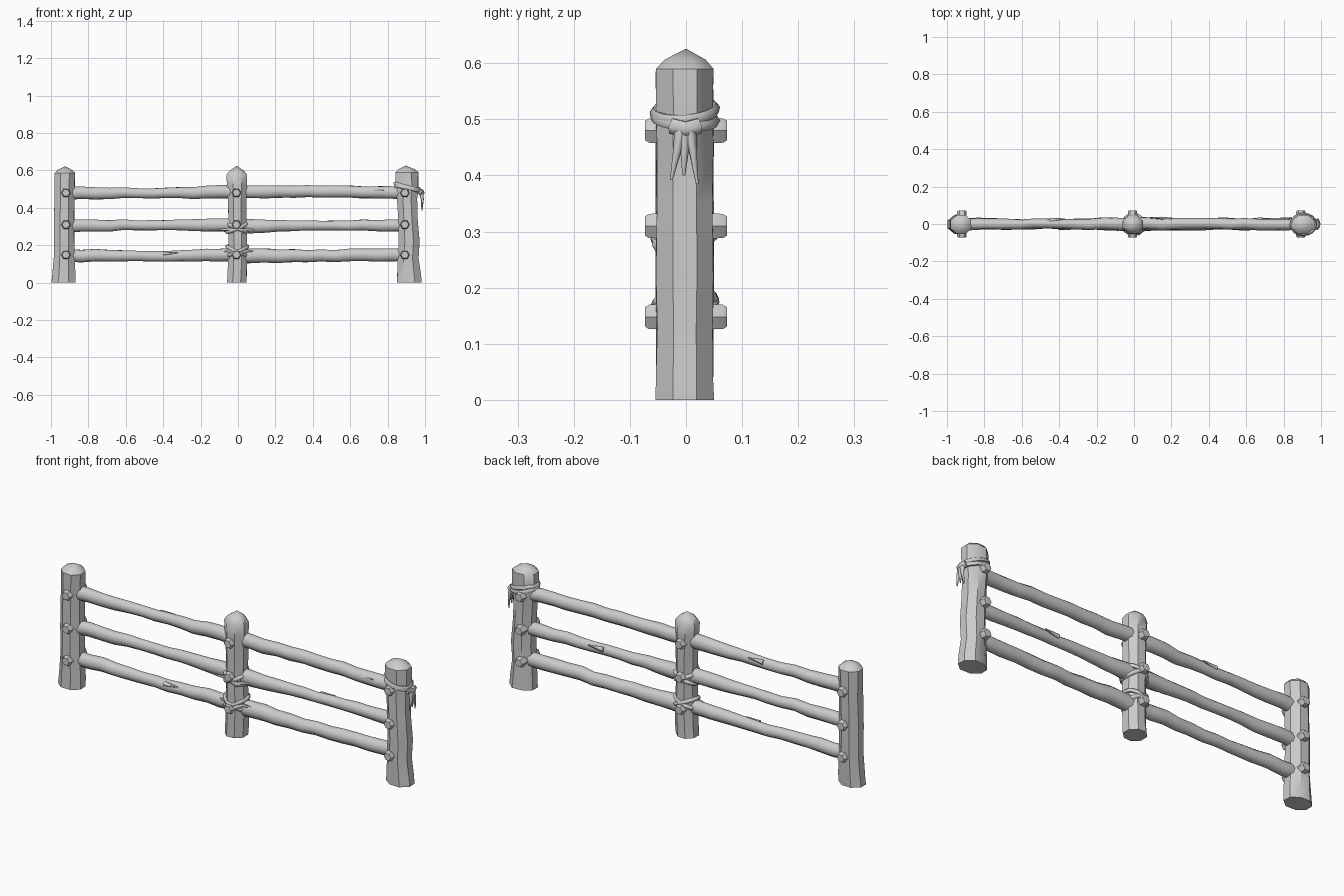
import bpy, bmesh, math, random
from mathutils import Vector

random.seed(4)
cube = bpy.data.objects.get("Cube")
if cube:
    bpy.data.objects.remove(cube, do_unlink=True)

wood = bpy.data.materials.new("pale_grey")
wood.use_nodes = True
GREY = (0.6, 0.6, 0.6, 1)
wood.diffuse_color = GREY
wood.node_tree.nodes["Principled BSDF"].inputs["Base Color"].default_value = GREY


def add_object(name, mesh, sharp=40):
    obj = bpy.data.objects.new(name, mesh)
    bpy.context.collection.objects.link(obj)
    mesh.materials.clear()
    mesh.materials.append(wood)
    mesh.shade_smooth()
    mesh.set_sharp_from_angle(angle=math.radians(sharp))
    return obj


def loft(name, rings, tip=None, sharp=40):
    """Skin a list of point rings; close the end with a cap or a tip."""
    bm = bmesh.new()
    loops = [[bm.verts.new(p) for p in ring] for ring in rings]
    n = len(loops[0])
    for a, b in zip(loops, loops[1:]):
        for i in range(n):
            j = (i + 1) % n
            bm.faces.new((a[i], a[j], b[j], b[i]))
    bm.faces.new(loops[0][::-1])
    if tip:
        top = bm.verts.new(tip)
        for i in range(n):
            bm.faces.new((loops[-1][i], loops[-1][(i + 1) % n], top))
    else:
        bm.faces.new(loops[-1])
    bmesh.ops.recalc_face_normals(bm, faces=bm.faces)
    mesh = bpy.data.meshes.new(name)
    bm.to_mesh(mesh)
    bm.free()
    return add_object(name, mesh, sharp)


def post(name, profile, tip):
    """Rough eight-sided post from (z, left edge, right edge) rows."""
    rings = []
    for z, x0, x1 in profile:
        ring = []
        for k in range(8):
            a = math.tau * (k + 0.5) / 8
            r = 1.07 + random.uniform(-0.04, 0.04)
            ring.append(((x0 + x1) / 2 + (x1 - x0) / 2 * r * math.cos(a),
                         -0.002 + 0.051 * r * math.sin(a), z))
        rings.append(ring)
    # chamfered shoulder under the peak
    cx, cy, cz = tip
    rings.append([((x - cx) * 0.72 + cx, y * 0.72, z + (cz - z) * 0.45)
                  for x, y, z in rings[-1]])
    loft(name, rings, tip, 38)


def rail(name, x0, x1, spans):
    """Wavy round rail; spans gives (bottom, top) at start, middle and end."""
    rings, steps = [], 12
    for s in range(steps + 1):
        t = s / steps
        u = t * 2
        a, b = (spans[0], spans[1]) if u <= 1 else (spans[1], spans[2])
        u = u if u <= 1 else u - 1
        u = u * u * (3 - 2 * u)
        low, high = (a[i] + (b[i] - a[i]) * u for i in (0, 1))
        zc = (low + high) / 2 + random.uniform(-0.003, 0.003)
        r = (high - low) / 2
        yc = random.uniform(-0.004, 0.004)
        rings.append([(x0 + (x1 - x0) * t,
                       yc + 0.9 * r * w * math.cos(math.tau * k / 10),
                       zc + r * w * math.sin(math.tau * k / 10))
                      for k in range(10)
                      for w in [1 + random.uniform(-0.05, 0.05)]])
    loft(name, rings, sharp=60)


def rope(name, points, radius, closed=False, taper=False):
    curve = bpy.data.curves.new(name, "CURVE")
    curve.dimensions = "3D"
    curve.bevel_depth = radius
    curve.bevel_resolution = 1
    curve.use_fill_caps = True
    line = curve.splines.new("POLY")
    line.points.add(len(points) - 1)
    for i, p in enumerate(points):
        line.points[i].co = (*p, 1)
        line.points[i].radius = 1 - 0.8 * i / (len(points) - 1) if taper else 1
    line.use_cyclic_u = closed
    temp = bpy.data.objects.new(name + "_path", curve)
    bpy.context.collection.objects.link(temp)
    dg = bpy.context.evaluated_depsgraph_get()
    mesh = bpy.data.meshes.new_from_object(temp.evaluated_get(dg))
    bpy.data.objects.remove(temp, do_unlink=True)
    add_object(name, mesh, 60)


def binding(name, cx, z, rx, ry, slope_x, slope_y, radius):
    """Tilted loop of rope around a post."""
    rope(name, [(cx + rx * math.cos(a), ry * math.sin(a) - 0.002,
                 z + slope_x * math.cos(a) + slope_y * math.sin(a))
                for a in (math.tau * k / 16 for k in range(16))], radius, True)


# Posts
post("left_post", [(0, -1.0, -0.87), (0.04, -0.995, -0.87), (0.15, -0.985, -0.875),
                   (0.3, -0.985, -0.875), (0.45, -0.98, -0.875),
                   (0.53, -0.982, -0.872), (0.585, -0.982, -0.868)], (-0.925, 0, 0.622))
post("middle_post", [(0, -0.06, 0.045), (0.05, -0.055, 0.047), (0.15, -0.052, 0.05),
                     (0.3, -0.05, 0.045), (0.45, -0.055, 0.048),
                     (0.52, -0.06, 0.05), (0.575, -0.062, 0.05)], (-0.007, 0, 0.625))
post("right_post", [(0, 0.85, 0.982), (0.04, 0.85, 0.98), (0.13, 0.852, 0.968),
                    (0.22, 0.86, 0.97), (0.35, 0.857, 0.96), (0.45, 0.85, 0.957),
                    (0.52, 0.842, 0.965), (0.59, 0.842, 0.963)], (0.897, 0, 0.626))

# Rails, three to each span
RAILS = {
    "top": [[(.445, .515), (.45, .505), (.447, .522)], [(.45, .522), (.455, .52), (.447, .515)]],
    "middle": [[(.27, .34), (.28, .335), (.268, .343)], [(.265, .343), (.28, .333), (.27, .337)]],
    "lower": [[(.11, .18), (.112, .17), (.113, .185)], [(.1, .183), (.11, .177), (.115, .187)]],
}
for level, (left, right) in RAILS.items():
    rail(level + "_rail_right_side", -0.91, -0.02, left)
    rail(level + "_rail_left_side", 0.0, 0.89, right)

# Pegs through the posts, front and back
for cx, post_name in ((-0.92, "left"), (-0.008, "middle"), (0.892, "right")):
    for z in (0.48, 0.31, 0.148):
        for side in (-1, 1):
            rings = [[(cx + r * math.cos(math.tau * k / 6),
                       side * y, z + r * math.sin(math.tau * k / 6))
                      for k in range(6)]
                     for y, r in ((0.03, 0.026), (0.066, 0.025), (0.073, 0.02))]
            loft(post_name + "_post_peg", rings, sharp=35)

# Crossed rope bindings on the middle post
for z in (0.295, 0.17):
    for tilt in (-1, 1):
        binding("middle_binding", -0.004, z, 0.055, 0.052, 0.024 * tilt, 0.006, 0.01)
for x, z, dx in ((-0.05, 0.285, -0.1), (0.05, 0.285, 0.07),
                 (0.05, 0.17, 0.07), (-0.05, 0.17, -0.06)):
    rope("binding_tail", [(x * 0.4, -0.05, z - 0.01), (x, -0.032, z), (x + dx, -0.02, z - 0.005)],
         0.013, taper=True)

# Wrapped band with a knot and loose ends on the right post
binding("wrap_upper", 0.905, 0.515, 0.064, 0.053, -0.016, 0.004, 0.01)
binding("wrap_lower", 0.906, 0.502, 0.064, 0.053, -0.014, -0.004, 0.01)
rope("wrap_knot", [(0.97, -0.024, 0.488), (0.982, 0, 0.482), (0.972, 0.022, 0.488)], 0.016)
for y_end, z_end in ((-0.026, 0.392), (-0.004, 0.4), (0.02, 0.385)):
    rope("wrap_loose_end", [(0.978, y_end * 0.3, 0.485), (0.986, y_end * 0.6, 0.445),
                            (0.983, y_end, z_end)], 0.013, taper=True)

# Splinters lifting off the rails
for x, y, z in ((-0.4, -0.02, 0.155), (0.7, -0.022, 0.49), (0.45, 0.022, 0.315), (-0.45, 0.02, 0.49)):
    start = Vector((x, y, z))
    rope("splinter", [start, start + Vector((0.08, y * 0.4, 0.006))], 0.012, taper=True)
